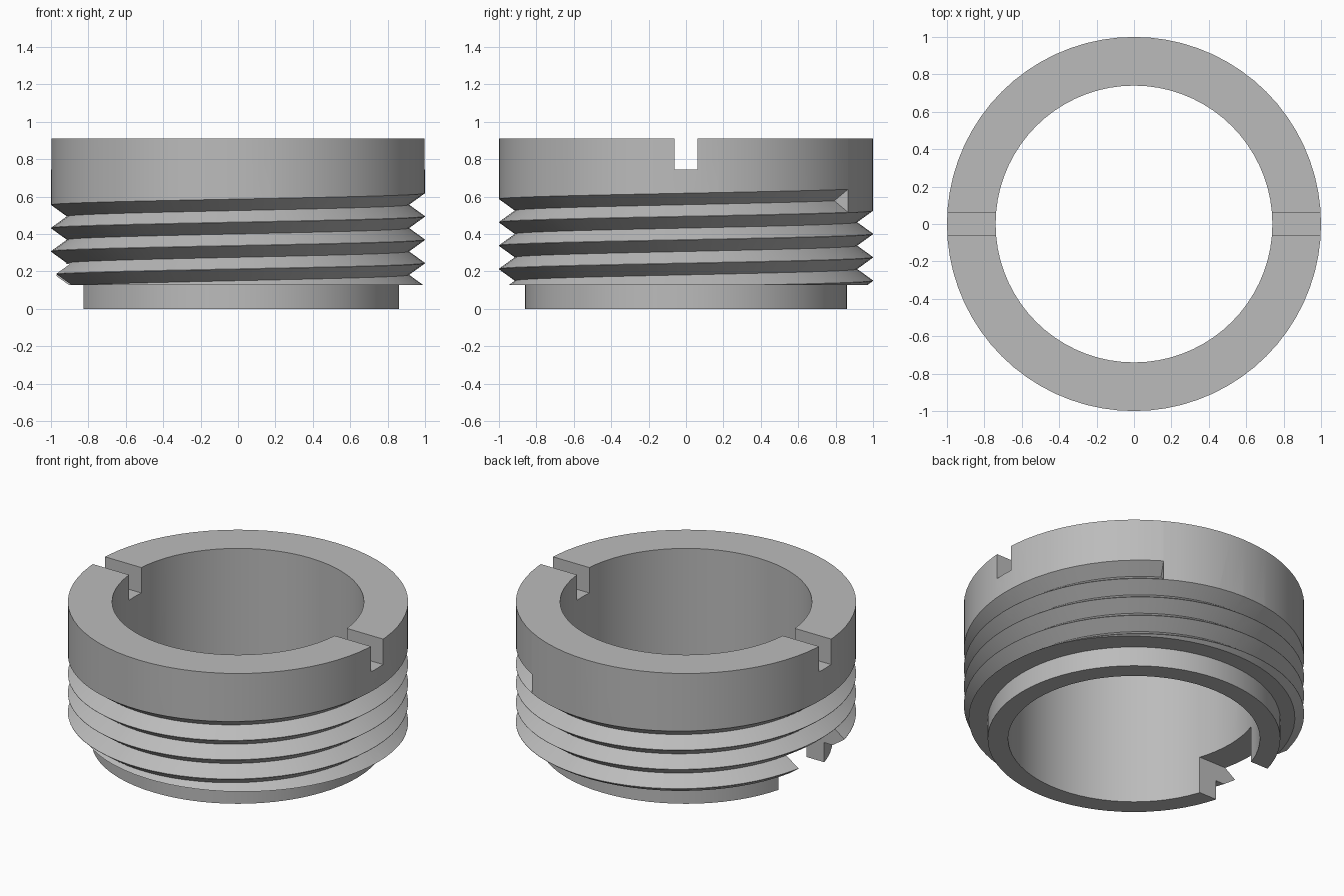
import bpy, bmesh, math

SEGS = 72                      # facets per turn
PITCH, ROOT, CREST = 0.125, 0.915, 1.0
BORE, COLLAR, SHOULDER, TOP = 0.74, 0.86, 0.127, 0.91

cube = bpy.data.objects.get("Cube")
if cube:
    bpy.data.objects.remove(cube, do_unlink=True)

metal = bpy.data.materials.new("grey_metal")
grey = (0.5, 0.5, 0.5, 1)
metal.diffuse_color = grey
metal.use_nodes = True
metal.node_tree.nodes["Principled BSDF"].inputs["Base Color"].default_value = grey


def make_object(name, bm):
    bmesh.ops.recalc_face_normals(bm, faces=bm.faces)
    mesh = bpy.data.meshes.new(name)
    bm.to_mesh(mesh)
    bm.free()
    mesh.materials.append(metal)
    obj = bpy.data.objects.new(name, mesh)
    bpy.context.collection.objects.link(obj)
    return obj


def sweep(name, profile, start, steps, rise=0.0, closed=False):
    """Turn an (r, z) loop about the z axis, climbing by rise per turn."""
    bm = bmesh.new()
    rings = []
    for i in range(steps if closed else steps + 1):
        a = start + math.tau * i / SEGS
        rings.append([bm.verts.new((r * math.cos(a), r * math.sin(a), z + rise * i / SEGS))
                      for r, z in profile])
    n = len(profile)
    pairs = list(zip(rings, rings[1:]))
    if closed:
        pairs.append((rings[-1], rings[0]))
    for p, q in pairs:
        for k in range(n):
            m = (k + 1) % n
            bm.faces.new((p[k], p[m], q[m], q[k]))
    if not closed:
        bm.faces.new(rings[0])
        bm.faces.new(rings[-1])
    return make_object(name, bm)


def box(name, lo, hi):
    bm = bmesh.new()
    bmesh.ops.create_cube(bm, size=1)
    for v in bm.verts:
        v.co = [l if c < 0 else h for c, l, h in zip(v.co, lo, hi)]
    return make_object(name, bm)


# Hollow body with a narrower collar at the foot
body = sweep("threaded_ring", [(BORE, 0), (COLLAR, 0), (COLLAR, SHOULDER),
                               (CREST, SHOULDER), (CREST, TOP), (BORE, TOP)],
             0, SEGS, closed=True)

# Helical V groove, ending abruptly at 60 degrees under the plain rim
turns = 4.5
half = PITCH * 0.497
mid = 0.64 - PITCH / 2 - turns * PITCH
groove = sweep("thread_groove_cutter",
               [(ROOT, mid), (CREST + 0.001, mid - half), (1.05, mid - half),
                (1.05, mid + half), (CREST + 0.001, mid + half)],
               math.radians(60) - turns * math.tau, int(turns * SEGS), rise=PITCH)

# Tool slots across the top, and one wide notch in the foot
slot = box("tool_slot_cutter", (-1.2, -0.062, 0.745), (1.2, 0.062, 1.1))
notch = box("foot_notch_cutter", (-1.2, -0.235, -0.2), (-0.4, 0.235, 0.24))

bpy.context.view_layer.objects.active = body
for cutter in (groove, slot, notch):
    mod = body.modifiers.new(cutter.name, 'BOOLEAN')
    mod.operation = 'DIFFERENCE'
    mod.solver = 'EXACT'
    mod.object = cutter
    bpy.ops.object.modifier_apply(modifier=mod.name)
    bpy.data.objects.remove(cutter, do_unlink=True)

bpy.ops.object.select_all(action='DESELECT')
body.select_set(True)
bpy.ops.object.shade_smooth_by_angle(angle=math.radians(25))
